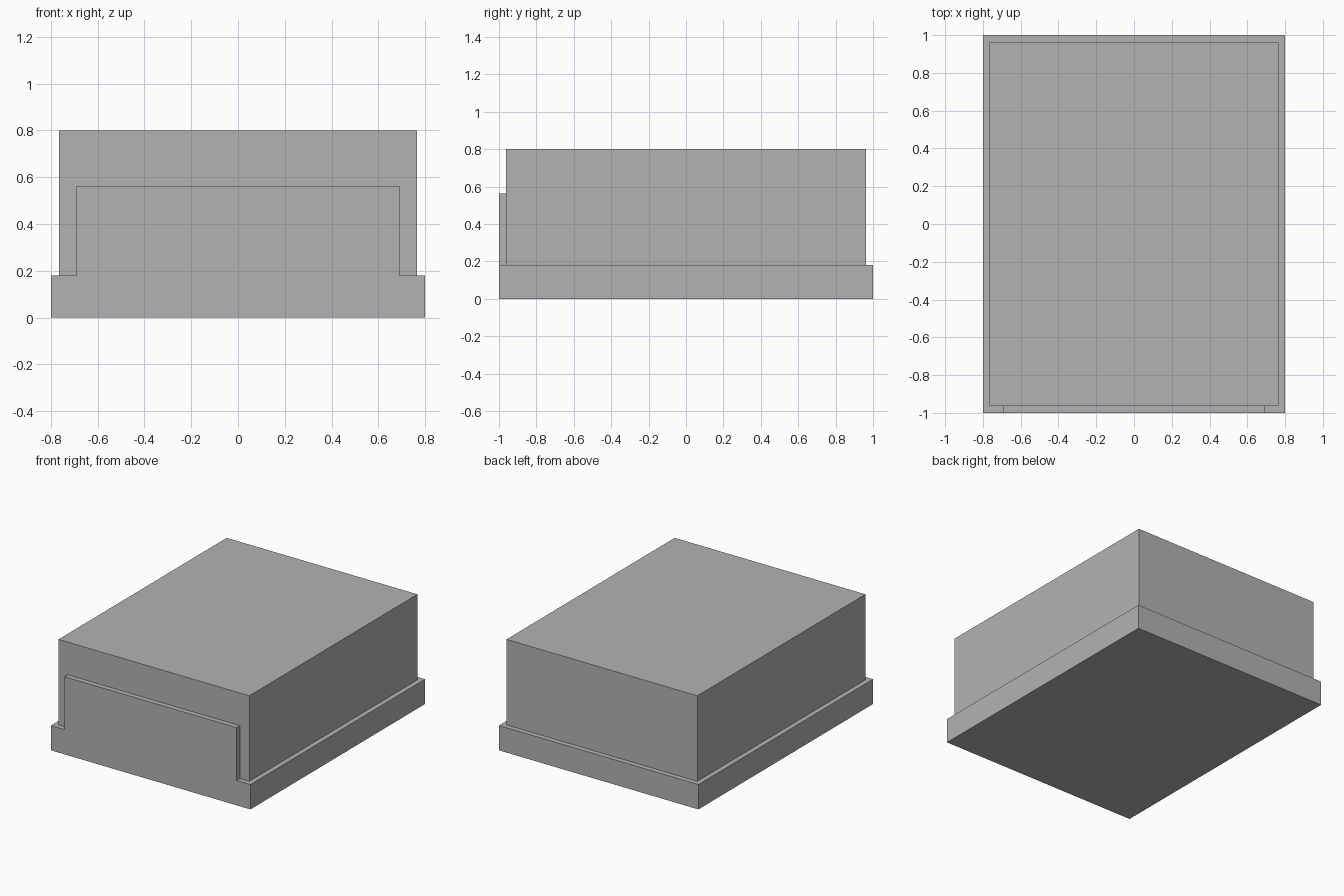
import bpy
import bmesh

if "Cube" in bpy.data.objects:
    bpy.data.objects.remove(bpy.data.objects["Cube"])

BASE_TOP = 0.18
BODY_X, BODY_Y, BODY_TOP = 0.765, 0.963, 0.80
PANEL_X, PANEL_TOP = 0.69, 0.563

grey = bpy.data.materials.new("plain_grey")
grey.diffuse_color = (0.45, 0.45, 0.45, 1.0)
grey.use_nodes = True
grey.node_tree.nodes["Principled BSDF"].inputs["Base Color"].default_value = grey.diffuse_color


def finish(name, bm):
    bmesh.ops.recalc_face_normals(bm, faces=bm.faces)
    mesh = bpy.data.meshes.new(name)
    bm.to_mesh(mesh)
    bm.free()
    mesh.materials.append(grey)
    obj = bpy.data.objects.new(name, mesh)
    bpy.context.collection.objects.link(obj)
    return obj


def box(name, x, y0, y1, z0, z1):
    """Box symmetric about x = 0, given its half width and its y and z ranges."""
    bm = bmesh.new()
    bmesh.ops.create_cube(bm, size=1)
    for v in bm.verts:
        v.co = (x * 2 * v.co.x,
                y1 if v.co.y > 0 else y0,
                z1 if v.co.z > 0 else z0)
    return finish(name, bm)


# Front plate: stepped outline, flush with the plinth's front edge
bm = bmesh.new()
half = [(0.8, 0), (0.8, BASE_TOP), (PANEL_X, BASE_TOP), (PANEL_X, PANEL_TOP)]
outline = half + [(-x, z) for x, z in reversed(half)]
face = bm.faces.new([bm.verts.new((x, -1, z)) for x, z in outline])
extruded = bmesh.ops.extrude_face_region(bm, geom=[face])["geom"]
for v in extruded:
    if isinstance(v, bmesh.types.BMVert):
        v.co.y = -BODY_Y
finish("front_plate", bm)

# Wide plinth behind the plate, and the main block standing on it
box("plinth", 0.8, -BODY_Y, 1, 0, BASE_TOP)
box("main_block", BODY_X, -BODY_Y, BODY_Y, BASE_TOP, BODY_TOP)
